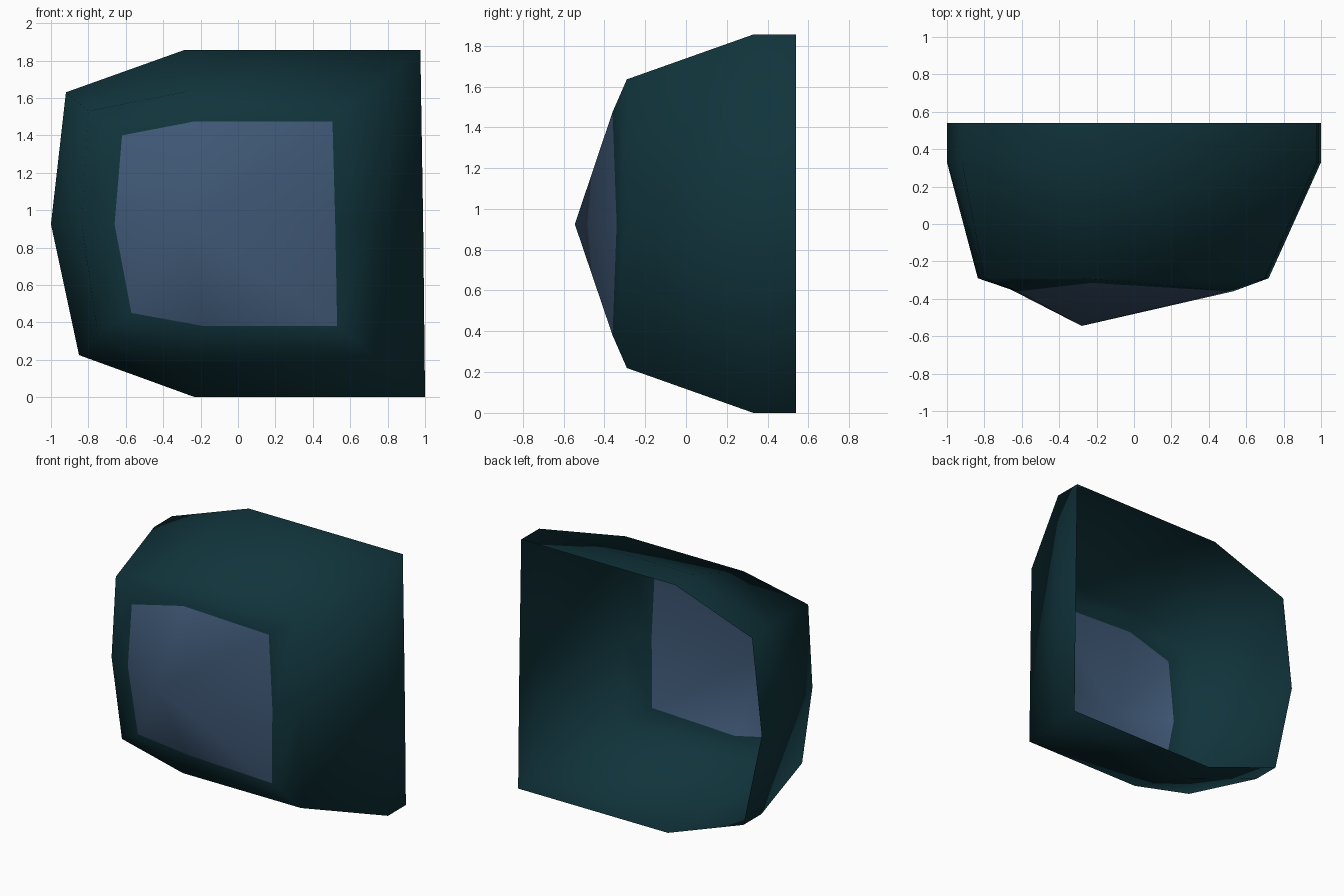
import bpy, bmesh

if "Cube" in bpy.data.objects:
    bpy.data.objects.remove(bpy.data.objects["Cube"])


def material(name, rgb):
    m = bpy.data.materials.new(name)
    m.diffuse_color = (*rgb, 1)
    m.use_nodes = True
    m.node_tree.nodes["Principled BSDF"].inputs["Base Color"].default_value = m.diffuse_color
    return m


def build(name, mat, rings, tip=None):
    """Loft matching rings of points, optionally closing the last ring to a tip."""
    bm = bmesh.new()
    loops = [[bm.verts.new(p) for p in ring] for ring in rings]
    n = len(loops[0])
    for a, b in zip(loops, loops[1:]):
        for i in range(n):
            j = (i + 1) % n
            bm.faces.new((a[i], a[j], b[j], b[i]))
    if tip:
        t = bm.verts.new(tip)
        for i in range(n):
            bm.faces.new((loops[-1][i], loops[-1][(i + 1) % n], t))
    # outward means away from the open back
    for f in bm.faces:
        f.normal_update()
        c = f.calc_center_median()
        if f.normal.x * c.x + f.normal.y * (c.y - 0.54) + f.normal.z * (c.z - 0.925) < 0:
            f.normal_flip()
    for f in bm.faces:
        f.smooth = True
    me = bpy.data.meshes.new(name)
    bm.to_mesh(me)
    bm.free()
    me.materials.append(mat)
    ob = bpy.data.objects.new(name, me)
    bpy.context.collection.objects.link(ob)
    return ob


def at(outline, y):
    return [(x, y, z) for x, z in outline]


teal = material("dark_teal", (0.0052, 0.034, 0.044))
blue = material("slate_blue", (0.050, 0.098, 0.180))

# outlines (x, z), starting at the top middle and running clockwise
rim = [(-0.29, 1.855), (0.975, 1.855), (0.99, 0.925), (1.0, 0),
       (-0.23, 0), (-0.85, 0.225), (-1.0, 0.925), (-0.92, 1.63)]
shoulder = [(-0.27, 1.635), (0.70, 1.635), (0.71, 0.925), (0.72, 0.22),
            (-0.25, 0.22), (-0.75, 0.34), (-0.835, 0.925), (-0.80, 1.53)]
# front opening (x, y, z), slightly dished between its corners
edge = [(-0.23, -0.315, 1.475), (0.505, -0.36, 1.475), (0.52, -0.34, 0.925),
        (0.53, -0.36, 0.38), (-0.18, -0.315, 0.38), (-0.57, -0.36, 0.45),
        (-0.66, -0.35, 0.925), (-0.62, -0.36, 1.40)]

# open-backed casing
build("casing", teal, [at(rim, 0.54), at(rim, 0.33), at(shoulder, -0.29), edge])
# bulging front panel
build("front_panel", blue, [edge], tip=(-0.28, -0.545, 0.925))
